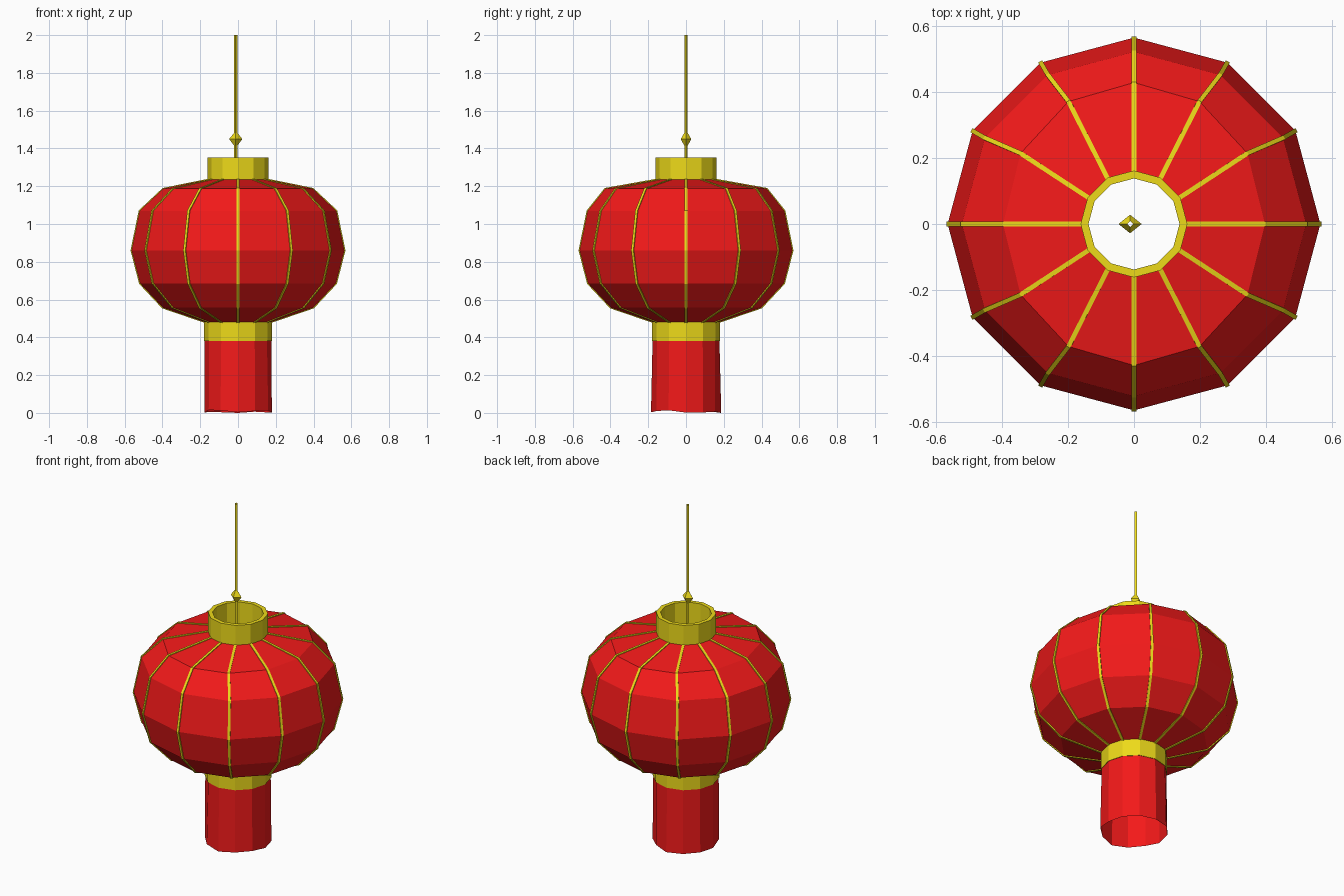
import bpy, bmesh, math, random
from mathutils import Vector

if "Cube" in bpy.data.objects:
    bpy.data.objects.remove(bpy.data.objects["Cube"])

random.seed(4)
SIDES = 12


def material(name, color):
    m = bpy.data.materials.new(name)
    m.diffuse_color = (*color, 1)
    m.use_nodes = True
    m.node_tree.nodes["Principled BSDF"].inputs["Base Color"].default_value = m.diffuse_color
    return m


RED = material("red_paper", (0.9, 0.01, 0.01))
GOLD = material("gold_trim", (0.85, 0.7, 0.01))


def finish(name, bm, mat):
    bmesh.ops.recalc_face_normals(bm, faces=bm.faces)
    mesh = bpy.data.meshes.new(name)
    bm.to_mesh(mesh)
    bm.free()
    mesh.materials.append(mat)
    ob = bpy.data.objects.new(name, mesh)
    bpy.context.collection.objects.link(ob)
    return ob


def loft(bm, rings, closed=False):
    """Skin neighbouring rings of points with quads; closed joins last to first."""
    vs = [[bm.verts.new(p) for p in ring] for ring in rings]
    pairs = list(zip(vs, vs[1:])) + ([(vs[-1], vs[0])] if closed else [])
    for a, b in pairs:
        n = len(a)
        for i in range(n):
            j = (i + 1) % n
            bm.faces.new((a[i], a[j], b[j], b[i]))
    return vs


def ring(r, z, ys=1.0, n=SIDES, cx=0.0):
    return [Vector((cx + r * math.cos(2 * math.pi * i / n),
                    r * ys * math.sin(2 * math.pi * i / n), z)) for i in range(n)]


# Paper globe: radius, height, depth stretch for each ring
PROFILE = [(0.175, 0.48, 1), (0.40, 0.557, 1), (0.52, 0.685, 1), (0.565, 0.86, 1),
           (0.522, 1.07, 1), (0.397, 1.187, 1.08), (0.16, 1.235, 1)]
rings = [ring(*p) for p in PROFILE]
bm = bmesh.new()
loft(bm, rings)
finish("lantern_globe", bm, RED)

# Gold ribs along the globe's vertical edges
bm = bmesh.new()
W, H = 0.007, 0.004
for i in range(SIDES):
    a = 2 * math.pi * i / SIDES
    out = Vector((math.cos(a), math.sin(a), 0))
    side = Vector((-math.sin(a), math.cos(a), 0))
    path = [r[i] for r in rings]
    sections = []
    for k, p in enumerate(path):
        t = path[min(k + 1, len(path) - 1)] - path[max(k - 1, 0)]
        n = side.cross(t).normalized()
        if k == 0 or k == len(path) - 1:
            n = Vector((0, 0, 1 if k else -1))
        sections.append([p + side * W - n * H, p + side * W + n * H,
                         p - side * W + n * H, p - side * W - n * H])
    vs = loft(bm, sections)
    bm.faces.new(vs[0])
    bm.faces.new(vs[-1])
finish("gold_ribs", bm, GOLD)


# Hollow collars above and below the globe
def collar(name, r_out, r_in, z0, z1):
    bm = bmesh.new()
    loft(bm, [ring(r_out, z0), ring(r_out, z1), ring(r_in, z1), ring(r_in, z0)], closed=True)
    finish(name, bm, GOLD)


collar("top_collar", 0.162, 0.138, 1.225, 1.352)
collar("bottom_collar", 0.18, 0.165, 0.38, 0.484)

# Fringe skirt with slightly uneven folds and hem
bm = bmesh.new()
hem = [Vector((p.x * s, p.y * s, 0.008 + random.uniform(-0.008, 0.008)))
       for p in ring(0.182, 0) for s in [random.uniform(0.97, 1.03)]]
hem[3].z = 0
loft(bm, [hem, ring(0.177, 0.382)])
finish("fringe_skirt", bm, RED)

# Hanging cord and its bead
CX = -0.012
bm = bmesh.new()
loft(bm, [ring(0.009, 1.23, n=4, cx=CX), ring(0.009, 2.0, n=4, cx=CX)])
finish("hanging_cord", bm, GOLD)
bm = bmesh.new()
loft(bm, [ring(0.009, 1.415, n=4, cx=CX), ring(0.035, 1.45, 0.8, 4, CX),
          ring(0.009, 1.482, n=4, cx=CX)])
finish("cord_bead", bm, GOLD)
